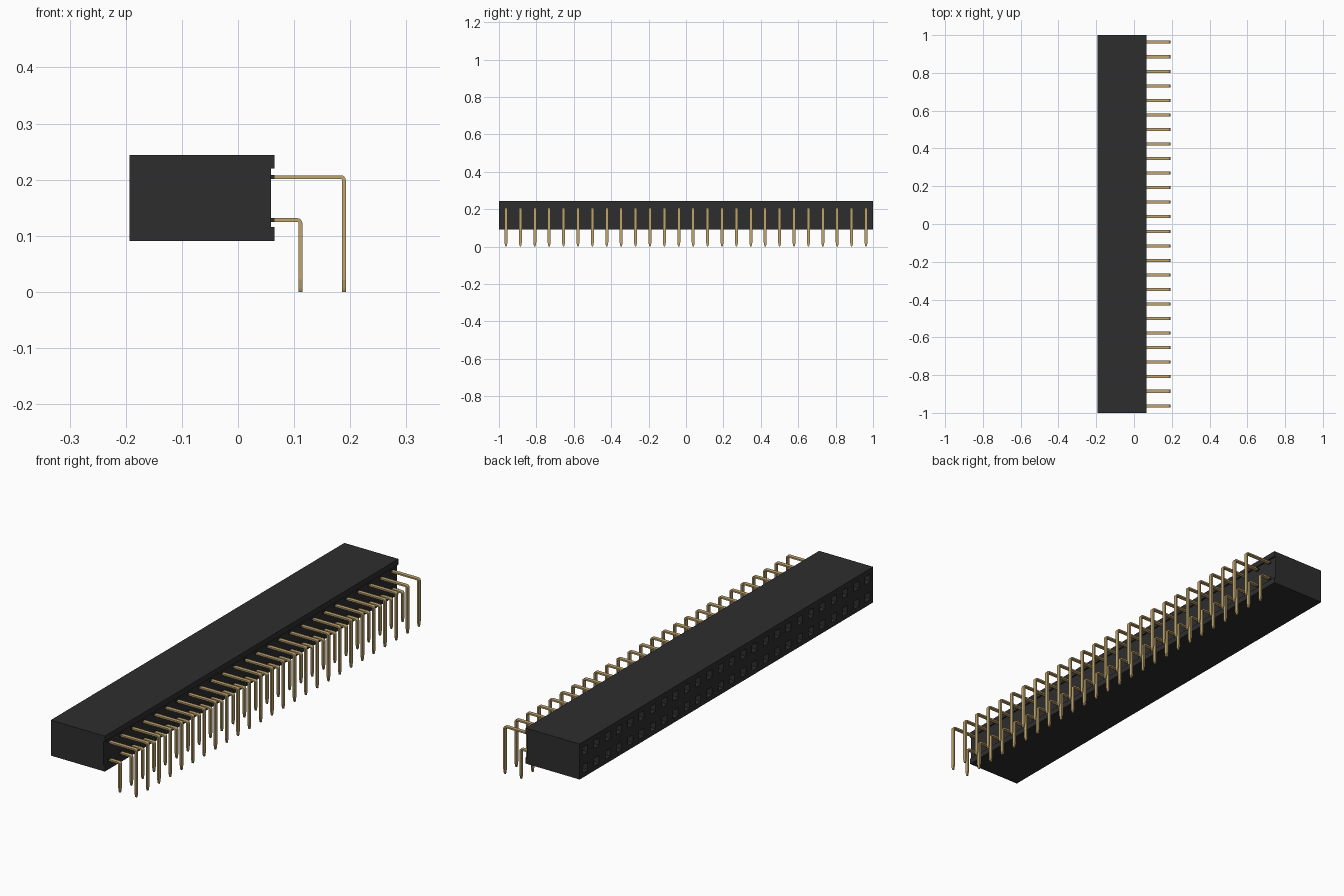
import bpy, bmesh, math
from mathutils import Vector

cube = bpy.data.objects.get("Cube")
if cube:
    bpy.data.objects.remove(cube, do_unlink=True)


def material(name, rgb):
    m = bpy.data.materials.new(name)
    m.use_nodes = True
    m.diffuse_color = (*rgb, 1)
    m.node_tree.nodes["Principled BSDF"].inputs["Base Color"].default_value = (*rgb, 1)
    return m


BLACK = material("black plastic", (0.027, 0.027, 0.027))
GOLD = material("gold metal", (0.53, 0.38, 0.16))

COUNT, PITCH = 26, 0.077
PIN_Y = [(i - (COUNT - 1) / 2) * PITCH for i in range(COUNT)]
ROWS = [(0.128, 0.1115), (0.2045, 0.189)]      # pin height, x of the vertical leg
X0, X1, XR = -0.193, 0.0585, 0.065             # socket face, recess floor, rim
Z0, Z1 = 0.091, 0.244


def finish(bm, name, mat):
    bmesh.ops.recalc_face_normals(bm, faces=bm.faces)
    me = bpy.data.meshes.new(name)
    bm.to_mesh(me)
    bm.free()
    me.materials.append(mat)
    ob = bpy.data.objects.new(name, me)
    bpy.context.collection.objects.link(ob)
    return ob


def add_box(bm, lo, hi):
    vs = bmesh.ops.create_cube(bm, size=1)["verts"]
    for v in vs:
        v.co = Vector([lo[k] + (v.co[k] + 0.5) * (hi[k] - lo[k]) for k in range(3)])


# Housing: a gridded socket face whose hole cells are pushed in
h = 0.017
ys = [-1.0] + [y + s * h for y in PIN_Y for s in (-1, 1)] + [1.0]
zs = [Z0] + [z + s * h for z, _ in ROWS for s in (-1, 1)] + [Z1]
bm = bmesh.new()
grid = [[bm.verts.new((X0, y, z)) for z in zs] for y in ys]
holes = []
for i in range(len(ys) - 1):
    for j in range(len(zs) - 1):
        f = bm.faces.new((grid[i][j], grid[i][j + 1], grid[i + 1][j + 1], grid[i + 1][j]))
        if i % 2 and j % 2:
            holes.append(f)
border = [e for e in bm.edges if e.is_boundary]
ext = bmesh.ops.extrude_edge_only(bm, edges=border)["geom"]
for v in ext:
    if isinstance(v, bmesh.types.BMVert):
        v.co.x = X1
bmesh.ops.contextual_create(bm, geom=[e for e in bm.edges if e.is_boundary])
# Each hole has a lead-in funnel and a straight shaft
for f in holes:
    for size, depth in ((0.011, 0.010), (0.011, 0.10)):
        bmesh.ops.inset_individual(bm, faces=[f], thickness=0.0 if depth > 0.05 else h - size)
        for v in f.verts:
            v.co.x += depth
finish(bm, "housing", BLACK)

# Rims above and below the recess on the pin side
bm = bmesh.new()
add_box(bm, (X1, -1, Z0), (XR, 1, 0.116))
add_box(bm, (X1, -1, 0.2195), (XR, 1, Z1))
finish(bm, "recess_rims", BLACK)

# Dark collars where the pins leave the housing
bm = bmesh.new()
for z, _ in ROWS:
    for y in PIN_Y:
        add_box(bm, (X1 - 0.002, y - 0.0085, z - 0.0036), (XR, y + 0.0085, z + 0.0036))
finish(bm, "pin_collars", BLACK)


# Flat strip pins: out of the housing, round the bend, down to a tapered tip
def add_pin(bm, y, z, x, t=0.0033, w=0.008, r=0.006):
    path = [(X1, z, 0, w)]
    for k in range(5):
        a = math.pi / 2 * k / 4
        path.append((x - r + r * math.sin(a), z - r + r * math.cos(a), a, w))
    path += [(x, 0.022, math.pi / 2, w), (x, 0.006, math.pi / 2, w * 0.6),
             (x, 0.0, math.pi / 2, w * 0.3)]
    rings = []
    for px, pz, a, hw in path:
        dx, dz = t * math.sin(a), t * math.cos(a)
        rings.append([bm.verts.new((px + s * dx, y + q * hw, pz + s * dz))
                      for s, q in ((1, -1), (1, 1), (-1, 1), (-1, -1))])
    for A, B in zip(rings, rings[1:]):
        for k in range(4):
            bm.faces.new((A[k], A[(k + 1) % 4], B[(k + 1) % 4], B[k]))
    bm.faces.new(rings[0])
    bm.faces.new(rings[-1])


for name, (z, x) in zip(("lower_pins", "upper_pins"), ROWS):
    bm = bmesh.new()
    for y in PIN_Y:
        add_pin(bm, y, z, x)
    finish(bm, name, GOLD)
